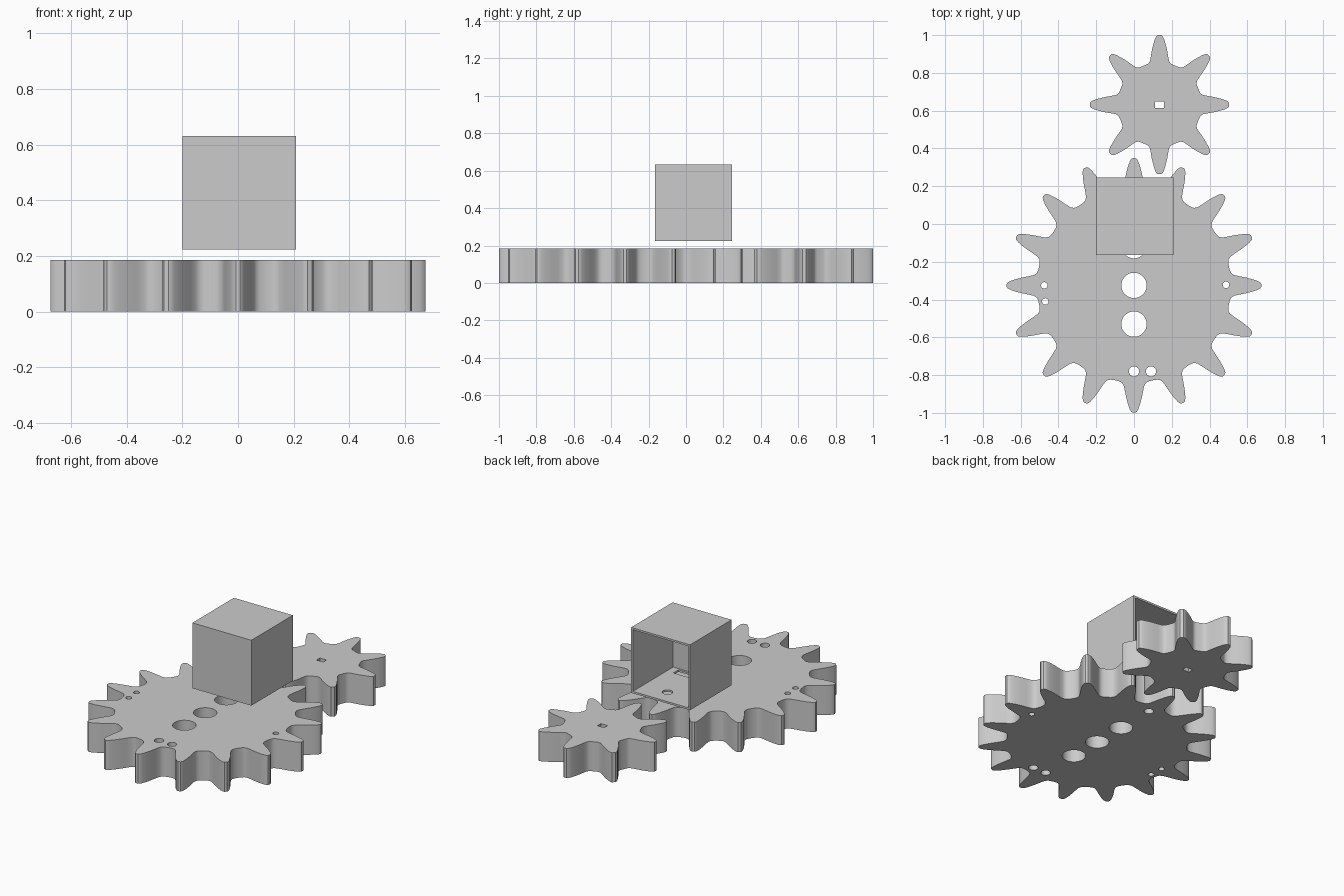
import bpy, bmesh, math
from mathutils import Matrix, Vector

if "Cube" in bpy.data.objects:
    bpy.data.objects.remove(bpy.data.objects["Cube"], do_unlink=True)

THICK = 0.185

grey = bpy.data.materials.new("light_grey")
grey.use_nodes = True
grey.diffuse_color = (0.6, 0.6, 0.6, 1)
grey.node_tree.nodes["Principled BSDF"].inputs["Base Color"].default_value = (0.6, 0.6, 0.6, 1)


def add_object(name, bm):
    bmesh.ops.recalc_face_normals(bm, faces=bm.faces)
    mesh = bpy.data.meshes.new(name)
    bm.to_mesh(mesh)
    bm.free()
    obj = bpy.data.objects.new(name, mesh)
    bpy.context.collection.objects.link(obj)
    mesh.materials.append(grey)
    return obj


def add_block(bm, low, high):
    low, high = Vector(low), Vector(high)
    matrix = Matrix.Translation((low + high) / 2) @ Matrix.Diagonal((*(high - low), 1))
    bmesh.ops.create_cube(bm, size=1, matrix=matrix)


def add_pin(bm, x, y, z, radius, depth):
    bmesh.ops.create_cone(bm, cap_ends=True, segments=32, radius1=radius, radius2=radius,
                          depth=depth, matrix=Matrix.Translation((x, y, z)))


def cut(obj, bm):
    cutter = add_object("cutter", bm)
    cutter.hide_render = True
    mod = obj.modifiers.new("cut", "BOOLEAN")
    mod.operation, mod.solver, mod.object = "DIFFERENCE", "EXACT", cutter
    activate(obj)
    bpy.ops.object.modifier_apply(modifier=mod.name)
    bpy.data.objects.remove(cutter, do_unlink=True)


def activate(obj):
    bpy.ops.object.select_all(action="DESELECT")
    obj.select_set(True)
    bpy.context.view_layer.objects.active = obj


def gear(name, cx, cy, teeth, root, profile):
    """Extruded gear; profile holds (radius, half width) from tooth base to tip."""
    bm = bmesh.new()
    flank = [(r, -w) for r, w in profile] + [(r, w) for r, w in reversed(profile)]
    verts = []
    for i in range(teeth):
        turn = Matrix.Rotation(math.tau * i / teeth, 3, "Z")
        valley = Matrix.Rotation(math.tau * (i + 0.5) / teeth, 3, "Z") @ Vector((root, 0, 0))
        points = [turn @ Vector((r, w, 0)) for r, w in flank] + [valley]
        verts += [bm.verts.new(p + Vector((cx, cy, 0))) for p in points]
    face = bm.faces.new(verts)
    new = bmesh.ops.extrude_face_region(bm, geom=[face])["geom"]
    bmesh.ops.translate(bm, vec=(0, 0, THICK),
                        verts=[g for g in new if isinstance(g, bmesh.types.BMVert)])
    return add_object(name, bm)


def smooth(obj):
    activate(obj)
    bpy.ops.object.shade_smooth_by_angle(angle=math.radians(32))


# Large gear with its shaft and pin holes
large = gear("large_gear", 0, -0.325, 16, 0.512,
             [(0.508, 0.078), (0.515, 0.065), (0.53, 0.055), (0.56, 0.048), (0.595, 0.041),
              (0.63, 0.032), (0.655, 0.023), (0.668, 0.016), (0.674, 0.008)])
bm = bmesh.new()
for y in (-0.115, -0.325, -0.53):
    add_pin(bm, 0, y, THICK / 2, 0.067, 0.4)
for x, y in ((0, -0.78), (0.09, -0.78), (0, 0.13)):
    add_pin(bm, x, y, THICK / 2, 0.027, 0.4)
for x, y in ((-0.475, -0.325), (-0.47, -0.41), (0.487, -0.322)):
    add_pin(bm, x, y, THICK / 2, 0.017, 0.4)
cut(large, bm)
smooth(large)

# Small gear with a rectangular shaft slot
small = gear("small_gear", 0.135, 0.632, 8, 0.222,
             [(0.212, 0.07), (0.217, 0.06), (0.23, 0.051), (0.255, 0.046), (0.285, 0.041),
              (0.315, 0.034), (0.345, 0.025), (0.36, 0.018), (0.368, 0.01)])
bm = bmesh.new()
add_block(bm, (0.112, 0.615, -0.1), (0.158, 0.649, 0.3))
cut(small, bm)
smooth(small)

# Hollow housing, open at the back
bm = bmesh.new()
add_block(bm, (-0.2, -0.165, 0.223), (0.208, 0.245, 0.632))
housing = add_object("housing", bm)
bm = bmesh.new()
add_block(bm, (-0.188, -0.153, 0.235), (0.196, 0.4, 0.62))
cut(housing, bm)

# Floor openings of the housing
bm = bmesh.new()
add_pin(bm, 0.03, 0.14, 0.23, 0.03, 0.06)
add_block(bm, (-0.13, -0.14, 0.2), (0.15, -0.09, 0.26))
cut(housing, bm)
smooth(housing)
